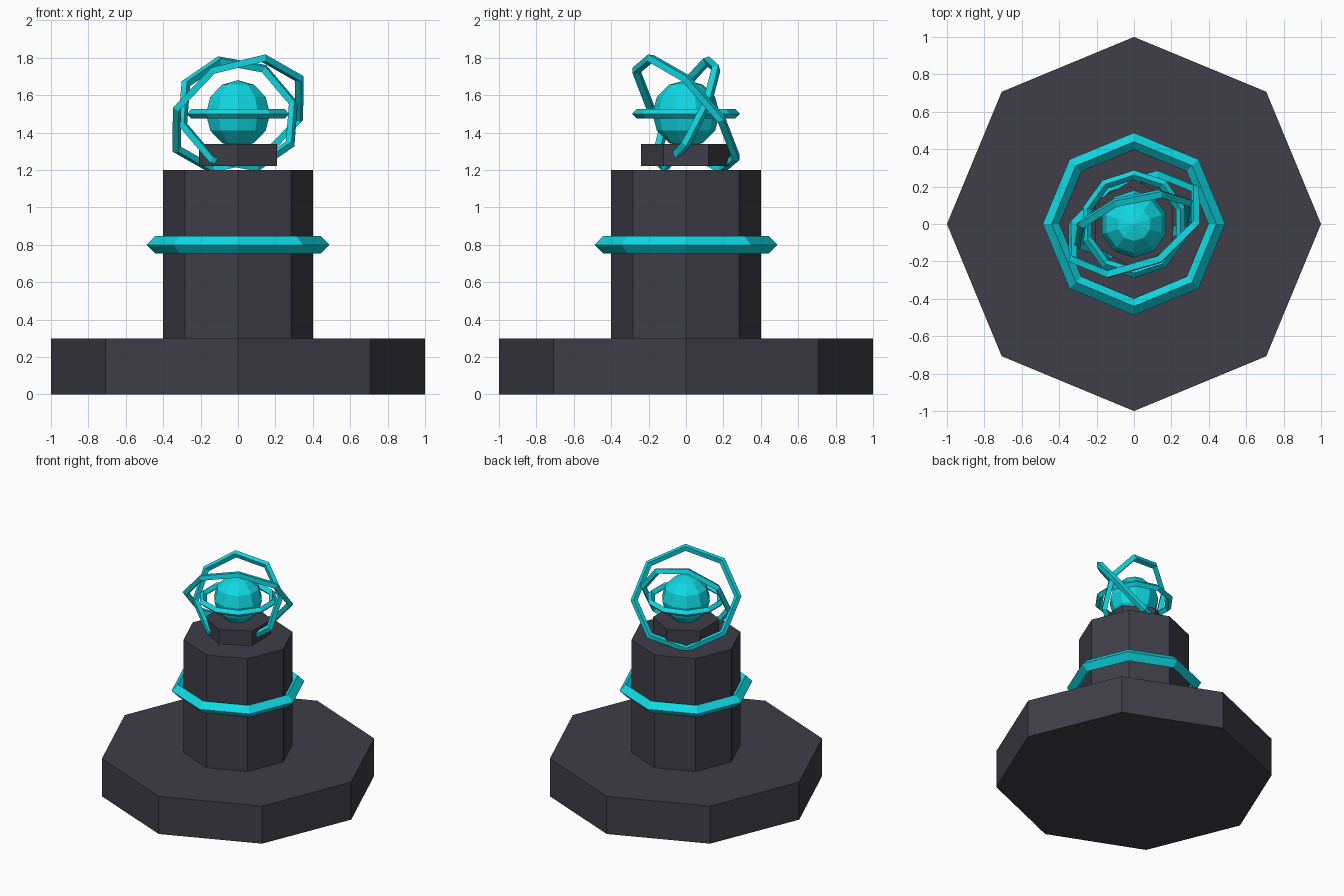
import bpy
from math import radians, sin, cos, pi

if "Cube" in bpy.data.objects:
    bpy.data.objects.remove(bpy.data.objects["Cube"])


def material(name, color):
    m = bpy.data.materials.new(name)
    m.diffuse_color = (*color, 1)
    m.use_nodes = True
    m.node_tree.nodes["Principled BSDF"].inputs["Base Color"].default_value = m.diffuse_color
    return m


stone = material("dark_stone", (0.05, 0.048, 0.065))
glow = material("cyan_glow", (0.005, 0.7, 0.78))


def finish(name, mat):
    ob = bpy.context.object
    ob.name = name
    ob.data.materials.append(mat)
    return ob


def prism(name, sides, radius, z0, z1):
    bpy.ops.mesh.primitive_cylinder_add(vertices=sides, radius=radius, depth=z1 - z0,
                                        location=(0, 0, (z0 + z1) / 2))
    return finish(name, stone)


def ring(name, sides, radius, thick, z, tilt=(0, 0)):
    # diamond-section ring with one corner on the y axis
    verts, faces = [], []
    for i in range(sides):
        a = pi / 2 + 2 * pi * i / sides
        for k in range(4):
            r = radius + thick * cos(k * pi / 2)
            verts.append((r * cos(a), r * sin(a), thick * sin(k * pi / 2)))
            j, n = (i + 1) % sides, (k + 1) % 4
            faces.append((i * 4 + k, j * 4 + k, j * 4 + n, i * 4 + n))
    me = bpy.data.meshes.new(name)
    me.from_pydata(verts, [], faces)
    ob = bpy.data.objects.new(name, me)
    bpy.context.collection.objects.link(ob)
    ob.location.z = z
    ob.rotation_euler = (radians(tilt[0]), radians(tilt[1]), 0)
    me.materials.append(glow)
    return ob


# Stepped pedestal
prism("base", 8, 1.0, 0, 0.3)
prism("column", 8, 0.4, 0.3, 1.2)
prism("orb_seat", 6, 0.24, 1.222, 1.34)

# Band around the column
ring("column_band", 8, 0.44, 0.048, 0.8)

# Orb
bpy.ops.mesh.primitive_uv_sphere_add(segments=10, ring_count=6, radius=0.18, location=(0, 0, 1.5))
finish("orb", glow)

# Orbit rings
ring("inner_orbit_ring", 10, 0.262, 0.026, 1.5)
ring("middle_orbit_ring", 8, 0.322, 0.026, 1.5, (60, 30))
ring("outer_orbit_ring", 8, 0.378, 0.026, 1.5, (-45, -30))
